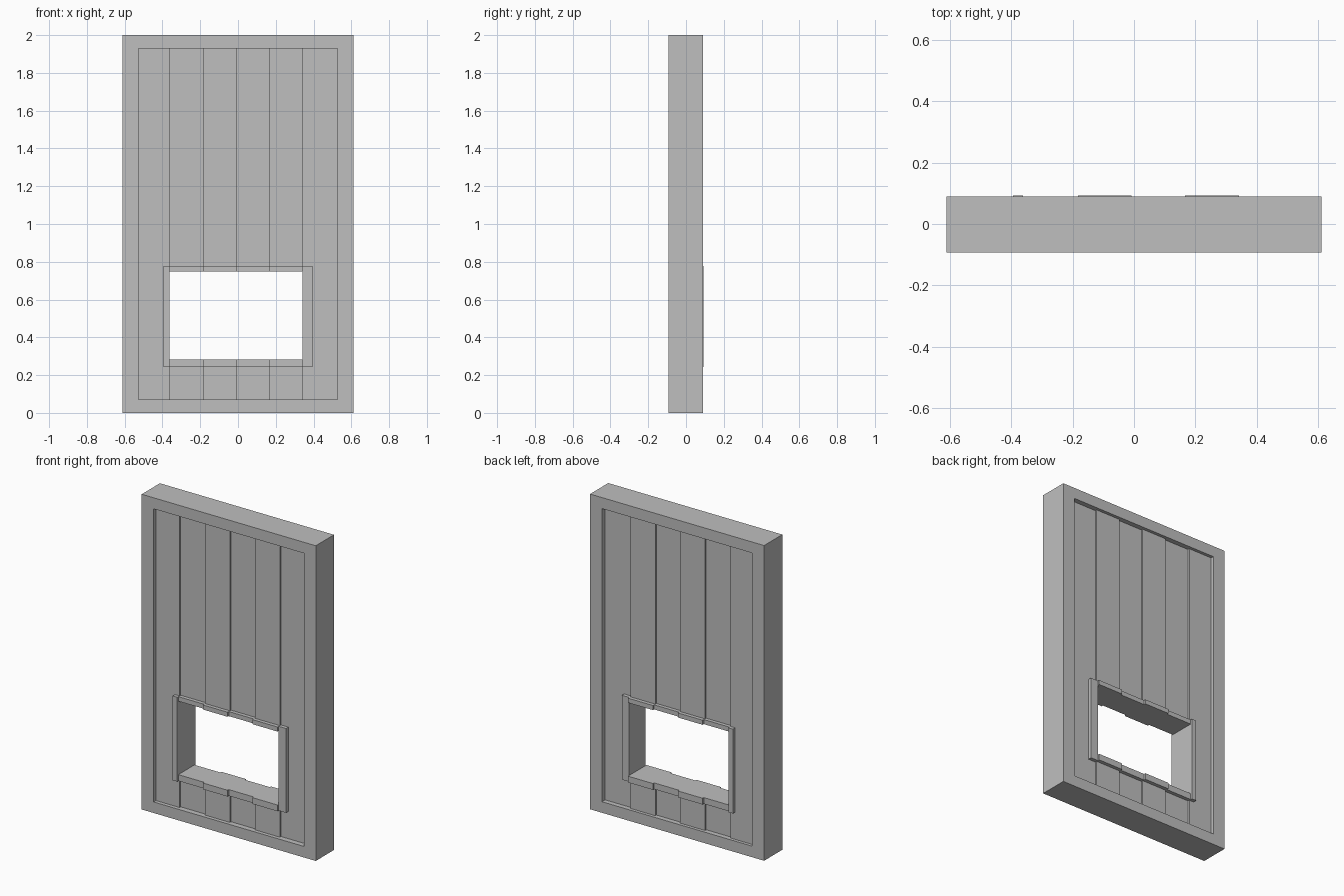
import bpy
import bmesh

cube = bpy.data.objects.get("Cube")
if cube:
    bpy.data.objects.remove(cube, do_unlink=True)

grey = bpy.data.materials.new("plain grey")
grey.use_nodes = True
colour = (0.52, 0.52, 0.52, 1)
grey.diffuse_color = colour
grey.node_tree.nodes["Principled BSDF"].inputs["Base Color"].default_value = colour

FRONT, BACK = -0.093, 0.0895                 # frame faces
HALF_W, HEIGHT = 0.611, 2.0
IN_W, IN_LOW, IN_HIGH = 0.527, 0.07, 1.93    # opening inside the frame
PLANK_EDGES = [-IN_W, -0.362, -0.182, -0.008, 0.167, 0.342, IN_W]
THICK, THIN = 0.0695, 0.058                  # plank half depths
TRIM = 0.0232                                # trim height above its plank
WIN_LOW, WIN_HIGH = 0.283, 0.749             # hatch opening
TRIM_LOW, TRIM_HIGH, TRIM_W = 0.243, 0.778, 0.394


def finish(name, bm):
    bmesh.ops.recalc_face_normals(bm, faces=bm.faces)
    mesh = bpy.data.meshes.new(name)
    bm.to_mesh(mesh)
    bm.free()
    mesh.materials.append(grey)
    obj = bpy.data.objects.new(name, mesh)
    bpy.context.collection.objects.link(obj)
    return obj


def add_box(bm, x0, x1, y0, y1, z0, z1):
    verts = bmesh.ops.create_cube(bm, size=1)["verts"]
    for v in verts:
        v.co = (x1 if v.co.x > 0 else x0,
                y1 if v.co.y > 0 else y0,
                z1 if v.co.z > 0 else z0)


def add_trim(bm, x0, x1, z0, z1, depth):
    # matching strips on the front and back of a plank
    add_box(bm, x0, x1, -depth - TRIM, -depth, z0, z1)
    add_box(bm, x0, x1, depth, depth + TRIM, z0, z1)


# Outer frame: four loops of corners bridged into a closed ring
bm = bmesh.new()


def loop(w, low, high, y):
    return [bm.verts.new((x, y, z)) for x, z in
            ((-w, low), (w, low), (w, high), (-w, high))]


loops = [loop(HALF_W, 0, HEIGHT, FRONT), loop(HALF_W, 0, HEIGHT, BACK),
         loop(IN_W, IN_LOW, IN_HIGH, BACK), loop(IN_W, IN_LOW, IN_HIGH, FRONT)]
for k, a in enumerate(loops):
    b = loops[(k + 1) % 4]
    for i in range(4):
        j = (i + 1) % 4
        bm.faces.new((a[i], a[j], b[j], b[i]))
finish("door_frame", bm)

# Planks alternate thick and thin; the inner ones are split by the hatch
trim = bmesh.new()
last = len(PLANK_EDGES) - 2
for i in range(last + 1):
    x0, x1 = PLANK_EDGES[i], PLANK_EDGES[i + 1]
    d = THIN if i % 2 else THICK
    bm = bmesh.new()
    if i in (0, last):
        add_box(bm, x0, x1, -d, d, IN_LOW, IN_HIGH)
        # upright trim beside the hatch
        tx0, tx1 = (-TRIM_W, x1) if i == 0 else (x0, TRIM_W)
        add_trim(trim, tx0, tx1, TRIM_LOW, TRIM_HIGH, d)
    else:
        add_box(bm, x0, x1, -d, d, IN_LOW, WIN_LOW)
        add_box(bm, x0, x1, -d, d, WIN_HIGH, IN_HIGH)
        # sill and head trim
        add_trim(trim, x0, x1, TRIM_LOW, WIN_LOW, d)
        add_trim(trim, x0, x1, WIN_HIGH, TRIM_HIGH, d)
    finish(f"plank_{i + 1}", bm)
finish("hatch_trim", trim)
